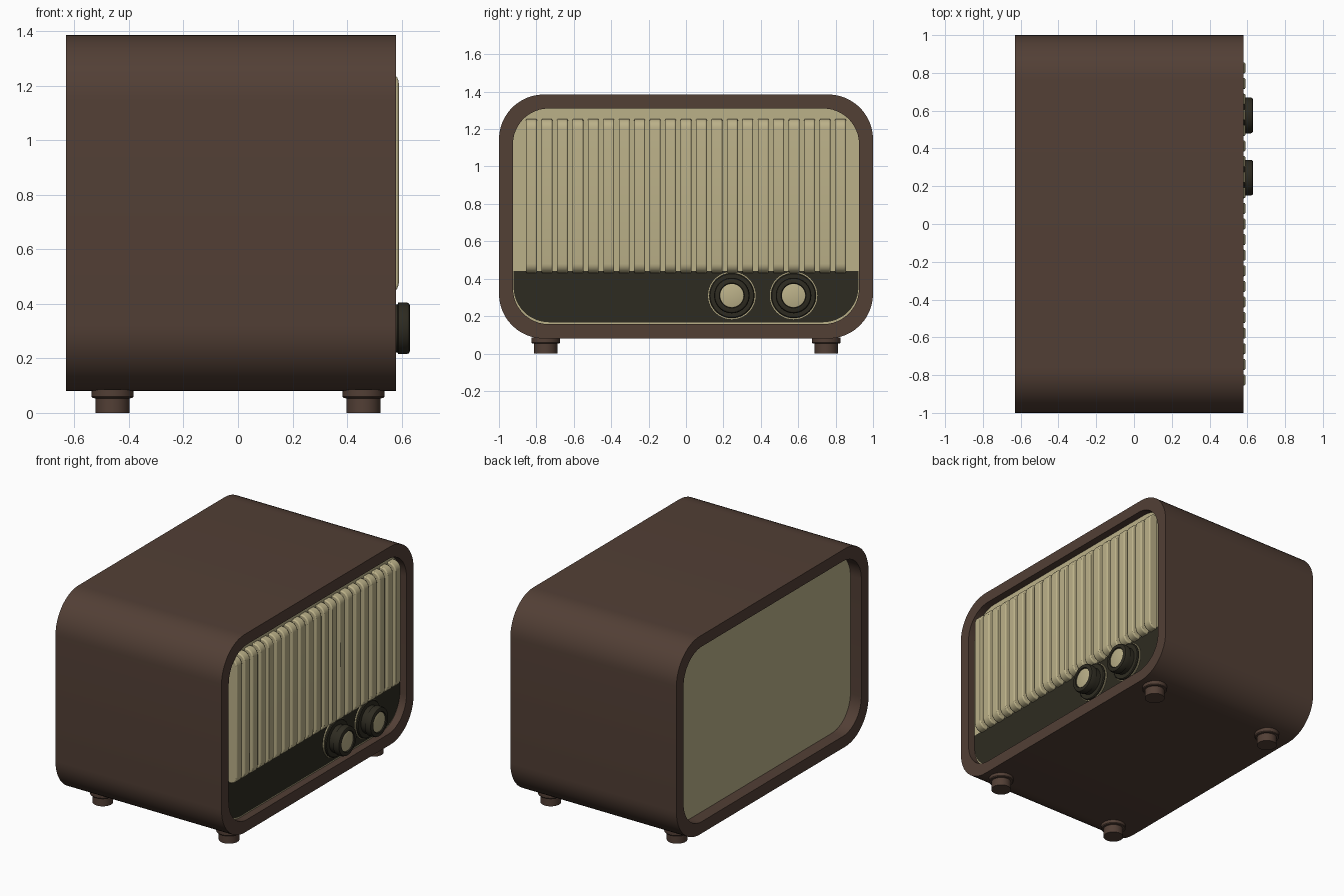
import bpy, bmesh
from math import sin, cos, pi, radians

if "Cube" in bpy.data.objects:
    bpy.data.objects.remove(bpy.data.objects["Cube"])


def material(name, rgb):
    m = bpy.data.materials.new(name)
    m.diffuse_color = (*rgb, 1)
    m.use_nodes = True
    m.node_tree.nodes["Principled BSDF"].inputs["Base Color"].default_value = m.diffuse_color
    return m


BROWN = material("brown_wood", (0.085, 0.05, 0.036))
CREAM = material("cream", (0.50, 0.44, 0.25))
DARK = material("dark_trim", (0.027, 0.024, 0.015))


def rounded_rect(hw, z0, z1, r, n=12):
    """Outline in (y, z) with rounded corners."""
    pts = []
    corners = [(hw - r, z1 - r), (-hw + r, z1 - r), (-hw + r, z0 + r), (hw - r, z0 + r)]
    for k, (cy, cz) in enumerate(corners):
        for i in range(n + 1):
            a = pi / 2 * (k + i / n)
            pts.append((cy + r * cos(a), cz + r * sin(a)))
    return pts


def loft(name, loops, mat, caps=True, closed=False, bevel=0):
    """Skin a series of equal-length vertex loops."""
    bm = bmesh.new()
    rings = [[bm.verts.new(p) for p in loop] for loop in loops]
    pairs = list(zip(rings, rings[1:]))
    if closed:
        pairs.append((rings[-1], rings[0]))
    n = len(rings[0])
    for a, b in pairs:
        for i in range(n):
            j = (i + 1) % n
            bm.faces.new((a[i], a[j], b[j], b[i]))
    if caps:
        bm.faces.new(rings[0])
        bm.faces.new(rings[-1])
    bmesh.ops.recalc_face_normals(bm, faces=bm.faces)
    mesh = bpy.data.meshes.new(name)
    bm.to_mesh(mesh)
    bm.free()
    ob = bpy.data.objects.new(name, mesh)
    bpy.context.collection.objects.link(ob)
    mesh.materials.append(mat)
    if bevel:
        mod = ob.modifiers.new("bevel", 'BEVEL')
        mod.width, mod.segments = bevel, 2
        mod.limit_method, mod.angle_limit = 'ANGLE', radians(50)
    bpy.ops.object.select_all(action='DESELECT')
    ob.select_set(True)
    bpy.context.view_layer.objects.active = ob
    bpy.ops.object.shade_smooth_by_angle(angle=radians(35))
    return ob


def at_x(outline, x):
    return [(x, y, z) for y, z in outline]


def turned(name, profile, centre, axis, mat, n=40):
    """Lathe (distance, radius) pairs around the x or z axis."""
    cx, cy, cz = centre
    loops = []
    for d, r in profile:
        ring = [(r * cos(2 * pi * i / n), r * sin(2 * pi * i / n)) for i in range(n)]
        if axis == 'x':
            loops.append([(cx + d, cy + u, cz + v) for u, v in ring])
        else:
            loops.append([(cx + u, cy + v, cz + d) for u, v in ring])
    return loft(name, loops, mat)


BACK, FRONT, PANEL = -0.63, 0.58, 0.53

# Hollow cabinet sleeve
outer = rounded_rect(1.0, 0.08, 1.385, 0.24)
inner = rounded_rect(0.925, 0.157, 1.31, 0.19)
loft("cabinet", [at_x(outer, BACK), at_x(outer, FRONT), at_x(inner, FRONT), at_x(inner, BACK)],
     BROWN, caps=False, closed=True)

# Inner body seen as the grille backing and the back panel
loft("inner_body", [at_x(inner, BACK + 0.08), at_x(inner, PANEL)], CREAM)

# Dark control strip: lower part of the opening
low = [p for p in rounded_rect(0.922, 0.167, 1.31, 0.19) if p[1] < 0.40]
strip = [(-0.922, 0.44)] + low + [(0.922, 0.44)]
loft("control_strip", [at_x(strip, PANEL - 0.01), at_x(strip, PANEL + 0.004)], DARK)

# Vertical grille slats with rounded ends
Z0, Z1, R, TIP = 0.43, 1.255, 0.05, 0.59
side = [(PANEL - 0.005, Z0)]
side += [(TIP - R + R * sin(a), Z0 + R - R * cos(a)) for a in (pi / 2 * i / 6 for i in range(7))]
side += [(TIP - R + R * cos(a), Z1 - R + R * sin(a)) for a in (pi / 2 * i / 6 for i in range(7))]
side += [(PANEL - 0.005, Z1)]
for i in range(21):
    y = (i - 10) * 0.0826
    loft(f"grille_slat_{i + 1}", [[(x, y + s * 0.029, z) for x, z in side] for s in (-1, 1)],
         CREAM, bevel=0.007)

# Control knobs: cream rim, dark collar and grip, cream cap
for i, y in enumerate((0.245, 0.575)):
    c = (0, y, 0.31)
    turned(f"knob_rim_{i + 1}", [(PANEL, 0.127), (PANEL + 0.012, 0.127)], c, 'x', CREAM)
    turned(f"knob_{i + 1}", [(PANEL, 0.121), (0.55, 0.121), (0.555, 0.116), (0.555, 0.088),
                             (0.585, 0.088), (0.588, 0.095), (0.618, 0.095), (0.627, 0.091),
                             (0.63, 0.085), (0.63, 0.067), (0.62, 0.064)], c, 'x', DARK)
    turned(f"knob_cap_{i + 1}", [(0.61, 0.063), (0.624, 0.063), (0.626, 0.058)], c, 'x', CREAM)

# Four stepped feet
for x in (-0.46, 0.46):
    for y in (-0.75, 0.75):
        turned(f"foot_{'front' if y < 0 else 'back'}_{'left' if x < 0 else 'right'}",
               [(0, 0.062), (0.053, 0.062), (0.055, 0.073), (0.06, 0.077), (0.085, 0.077)],
               (x, y, 0), 'z', BROWN, 32)
